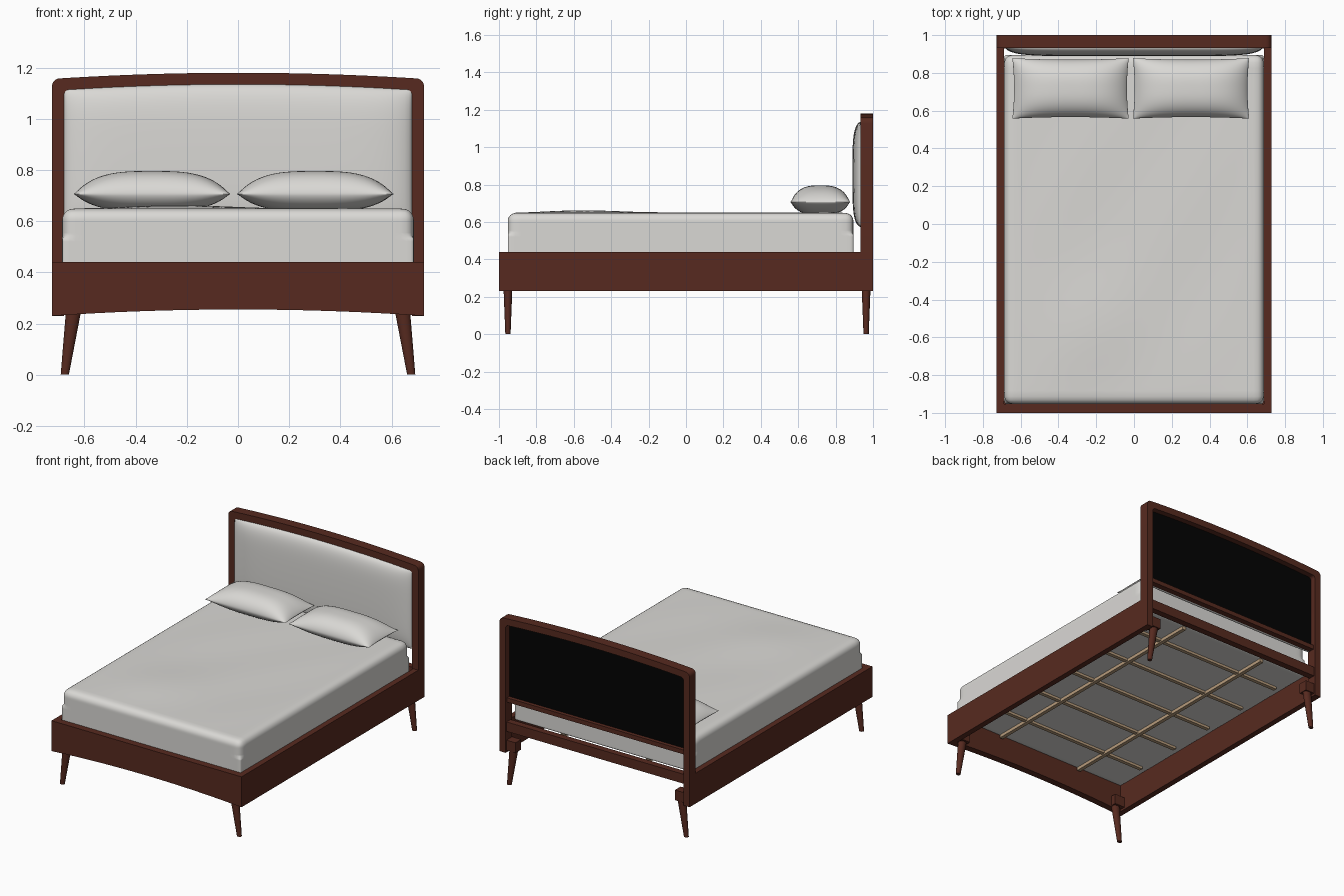
import bpy, bmesh, math
from mathutils import Vector

if "Cube" in bpy.data.objects:
    bpy.data.objects.remove(bpy.data.objects["Cube"])


def material(name, rgb):
    m = bpy.data.materials.new(name)
    m.diffuse_color = (*rgb, 1)
    m.use_nodes = True
    m.node_tree.nodes["Principled BSDF"].inputs["Base Color"].default_value = m.diffuse_color
    return m


WOOD = material("red_brown_wood", (0.095, 0.023, 0.014))
FABRIC = material("pale_grey_fabric", (0.70, 0.69, 0.665))
BLACK = material("black_backing", (0.001, 0.001, 0.001))
TAN = material("tan_slat_wood", (0.47, 0.33, 0.20))


def finish(bm, name, mat, smooth=None):
    bmesh.ops.recalc_face_normals(bm, faces=bm.faces)
    me = bpy.data.meshes.new(name)
    bm.to_mesh(me)
    bm.free()
    ob = bpy.data.objects.new(name, me)
    bpy.context.collection.objects.link(ob)
    me.materials.append(mat)
    if smooth:
        bpy.ops.object.select_all(action='DESELECT')
        ob.select_set(True)
        bpy.context.view_layer.objects.active = ob
        bpy.ops.object.shade_smooth_by_angle(angle=math.radians(smooth))
    return ob


def box(name, x0, x1, y0, y1, z0, z1, mat=WOOD):
    bm = bmesh.new()
    bmesh.ops.create_cube(bm, size=1)
    for v in bm.verts:
        v.co = ((x0 + x1) / 2 + v.co.x * (x1 - x0), (y0 + y1) / 2 + v.co.y * (y1 - y0),
                (z0 + z1) / 2 + v.co.z * (z1 - z0))
    return finish(bm, name, mat)


def board(name, outline, y0, y1, mat=WOOD):
    """Extrude an x-z outline along y."""
    bm = bmesh.new()
    f = bm.faces.new([bm.verts.new((x, y0, z)) for x, z in outline])
    ext = bmesh.ops.extrude_face_region(bm, geom=[f])
    for v in ext["geom"]:
        if isinstance(v, bmesh.types.BMVert):
            v.co.y = y1
    return finish(bm, name, mat, 30)


def pad(name, fn, mat, n=32):
    """Two-sided padded sheet; fn(u, v, side) gives a point, u and v in -1..1."""
    bm = bmesh.new()
    t = [math.sin(math.pi / 2 * (2 * i / n - 1)) for i in range(n + 1)]
    for side in (1, -1):
        g = [[bm.verts.new(fn(u, v, side)) for v in t] for u in t]
        for i in range(n):
            for j in range(n):
                bm.faces.new((g[i][j], g[i + 1][j], g[i + 1][j + 1], g[i][j + 1]))
    bmesh.ops.remove_doubles(bm, verts=bm.verts, dist=1e-5)
    return finish(bm, name, mat, 80)


def arch(half, centre, drop, r, n=24):
    """Arched top edge with rounded corners, running left to right."""
    pts = []
    edge = centre - drop
    for k in range(6):
        a = math.pi - k * math.pi / 10
        pts.append((-half + r + r * math.cos(a), edge - r + r * math.sin(a)))
    w = half - r
    for k in range(1, n):
        x = -w + 2 * w * k / n
        pts.append((x, centre - drop * (x / w) ** 2))
    return pts + [(-x, z) for x, z in reversed(pts[:6])]


W = 0.727

# Headboard frame: an upside-down U with an arched top
outer = [(-W, 0.23)] + arch(W, 1.18, 0.022, 0.03) + [(W, 0.23)]
inner = [(-0.68, 0.23)] + arch(0.68, 1.134, 0.02, 0.02) + [(0.68, 0.23)]
board("headboard_frame", outer + inner[::-1], 0.932, 1.0)

# Headboard backing, cross rails and cushion
backing = [(-0.682, 0.59)] + arch(0.682, 1.137, 0.02, 0.02) + [(0.682, 0.59)]
board("headboard_backing", backing, 0.948, 0.96, BLACK)
box("headboard_panel_rail", -0.685, 0.685, 0.945, 0.985, 0.575, 0.605)
box("headboard_lower_rail", -0.685, 0.685, 0.945, 0.99, 0.375, 0.44)


def cushion(u, v, side):
    x = 0.681 * u
    top = 1.136 - 0.022 * u * u
    z = 0.572 + (top - 0.572) * (v + 1) / 2
    bulge = ((1 - u ** 8) * (1 - v ** 6)) ** 0.5 * (1 - 0.12 * v * v)
    return (x, 0.938 - 0.049 * bulge if side > 0 else 0.938 + 0.012 * min(1, bulge * 3), z)


pad("headboard_cushion", cushion, FABRIC)

# Footboard with arched lower edge, and side rails
low = [(-W + 2 * W * k / 24, 0.255 - 0.025 * (k / 12 - 1) ** 2) for k in range(25)]
board("footboard", low + [(W, 0.44), (-W, 0.44)], -1.0, -0.953)
for s, side in ((-1, "left"), (1, "right")):
    x = sorted((s * 0.688, s * W))
    box(side + "_side_rail", *x, -0.953, 0.932, 0.23, 0.44)

# Splayed tapered legs with corner blocks
for sx, side in ((-1, "left"), (1, "right")):
    for y, end in ((-0.952, "front"), (0.963, "back")):
        bm = bmesh.new()
        bmesh.ops.create_cone(bm, cap_ends=True, segments=20, radius1=1, radius2=1, depth=1)
        for v in bm.verts:
            t = v.co.z + 0.5
            v.co = (sx * (0.677 - 0.035 * t) + v.co.x * (0.016 + 0.014 * t),
                    y + v.co.y * (0.014 + 0.010 * t), 0.255 * t)
        finish(bm, f"{end}_{side}_leg", WOOD, 40)
        y0, y1 = (-0.954, -0.915) if y < 0 else (0.93, 0.992)
        x = sorted((sx * 0.61, sx * 0.69))
        box(f"{end}_{side}_leg_block", *x, y0, y1, 0.245, 0.315)

# Slats: five across, two lengthwise
for i in range(5):
    y = -0.68 + 0.335 * i
    box(f"cross_slat_{i + 1}", -0.63, 0.63, y - 0.013, y + 0.013, 0.398, 0.42, TAN)
for s, side in ((-1, "left"), (1, "right")):
    box(side + "_long_slat", s * 0.325 - 0.013, s * 0.325 + 0.013, -0.94, 0.89, 0.39, 0.412, TAN)

# Mattress: rounded box with faint rumples on top
bm = bmesh.new()
bmesh.ops.create_cube(bm, size=2)
bmesh.ops.subdivide_edges(bm, edges=bm.edges, cuts=31, use_grid_fill=True)
half, r = Vector((0.687, 0.924, 0.117)), 0.045
for v in bm.verts:
    p = Vector([math.sin(math.pi / 2 * c) * h for c, h in zip(v.co, half)])
    rr = r if p.z > 0 else 0.012
    core = Vector([max(-h + rr, min(h - rr, c)) for c, h in zip(p, half)])
    d = p - core
    if d.length > 1e-6:
        p = core + d.normalized() * rr
    x, y, z = p
    if z > half.z - r * 0.5:
        fade = max(0, 1 - (x / 0.66) ** 4) * max(0, 1 - (y / 0.9) ** 4)
        z += fade * (0.014 * math.exp(-((y + 0.55) / 0.32) ** 2 - ((x + 0.3) / 0.35) ** 2)
                     + 0.002 * math.sin(9 * x - 6 * y))
    v.co = (x, y - 0.029, z + 0.532)
finish(bm, "mattress", FABRIC, 70)


# Pillows: puffed sheets with pointed corners
def pillow(cx):
    def fn(u, v, side):
        x = cx + 0.308 * u * (1 - 0.03 * (1 - v * v))
        y = 0.718 + 0.16 * v * (1 - 0.05 * (1 - u * u))
        f = (1 - abs(u) ** 3.2) ** 0.8 * (1 - abs(v) ** 2.8) ** 0.6
        z = 0.706 + (0.09 * f if side > 0 else -0.057 * min(1, 1.2 * f))
        return (x, y, z)
    return fn


pad("left_pillow", pillow(-0.336), FABRIC)
pad("right_pillow", pillow(0.302), FABRIC)
